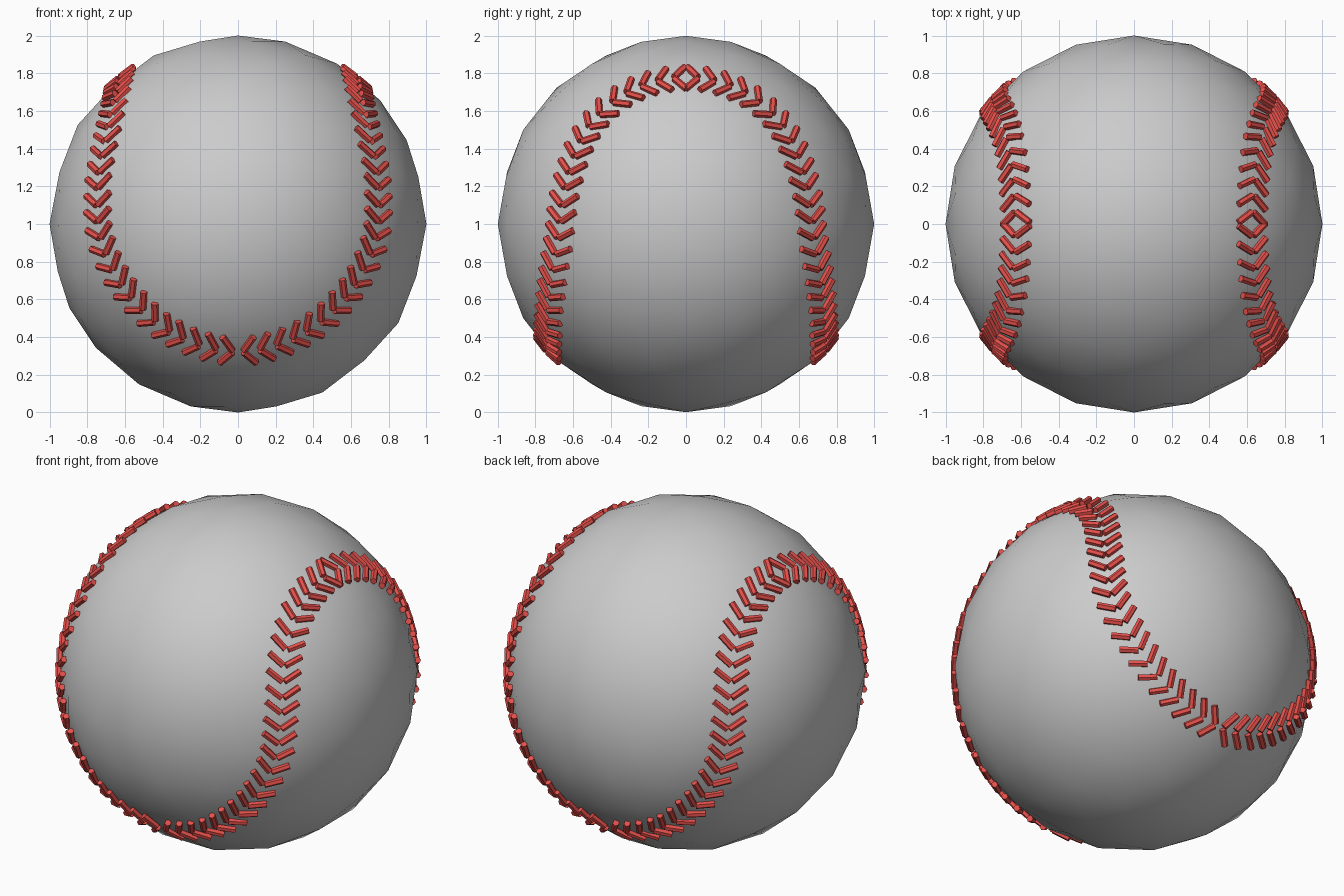
import bpy, bmesh, math
from mathutils import Vector, Matrix

if "Cube" in bpy.data.objects:
    bpy.data.objects.remove(bpy.data.objects["Cube"])

CENTRE = Vector((0, 0, 1))
COUNT = 25                      # V stitches per quarter of the seam
BAR_LEN, BAR_R = 0.105, 0.019

# Ball: smooth low-poly icosphere
bpy.ops.mesh.primitive_ico_sphere_add(subdivisions=3, radius=1, location=CENTRE)
ball = bpy.context.object
ball.name = "ball"
bpy.ops.object.shade_smooth()

# One quarter of the seam, from low front centre to the top right, on a unit sphere
KEYS = [Vector(p).normalized() for p in (
    (0, -.73, -.67), (.2, -.735, -.64), (.4, -.73, -.54), (.55, -.72, -.40),
    (.66, -.705, -.25), (.72, -.66, -.05), (.735, -.63, .2), (.69, -.52, .5),
    (.64, -.31, .69), (.625, 0, .775))]


def mirrored(p, axis):
    q = p.copy()
    q[axis] *= -1
    return q


def seam_points(steps=30):
    """Smooth curve through the keys, projected onto the sphere."""
    k = [mirrored(KEYS[1], 0)] + KEYS + [mirrored(KEYS[-2], 1)]
    pts = []
    for i in range(1, len(k) - 2):
        a, b, c, d = k[i - 1:i + 3]
        for s in range(steps):
            t = s / steps
            p = 0.5 * (2 * b + (c - a) * t + (2 * a - 5 * b + 4 * c - d) * t**2
                       + (3 * b - a - 3 * c + d) * t**3)
            pts.append(p.normalized())
    return pts + [KEYS[-1]]


def evenly(pts, n):
    """Position and travel direction at n even spots along the curve."""
    seg = [(b - a).length for a, b in zip(pts, pts[1:])]
    step, run, out = sum(seg) / n, 0, []
    for a, b, l in zip(pts, pts[1:], seg):
        run += l
        if len(out) < n and run >= step * (len(out) + 0.62):
            out.append((b, (b - a).normalized()))
    return out


# Stitches: pairs of small bars in a V whose point trails the travel direction
bm = bmesh.new()
for pos, along in evenly(seam_points(), COUNT):
    for side in (-1, 1):
        across = pos.cross(along).normalized() * side
        mid = (pos + across * 0.05).normalized()
        axis = across * 0.82 + along * 0.57
        axis = (axis - mid * axis.dot(mid)).normalized()
        rot = Matrix((mid.cross(axis), mid, -axis)).transposed()
        if rot.determinant() < 0:
            rot = Matrix((axis.cross(mid), mid, -axis)).transposed()
        place = Matrix.Translation(CENTRE + mid * 1.0) @ rot.to_4x4()
        bmesh.ops.create_cone(bm, cap_ends=True, segments=6, radius1=BAR_R,
                              radius2=BAR_R, depth=BAR_LEN, matrix=place)
bmesh.ops.recalc_face_normals(bm, faces=bm.faces)
mesh = bpy.data.meshes.new("stitches")
bm.to_mesh(mesh)
bm.free()
stitches = bpy.data.objects.new("stitches", mesh)
bpy.context.collection.objects.link(stitches)

# The other three quarters
mirror = stitches.modifiers.new("mirror", 'MIRROR')
mirror.use_axis = (True, True, False)
mirror.use_mirror_merge = False

red = bpy.data.materials.new("red_thread")
red.diffuse_color = (0.8, 0.08, 0.07, 1)
red.use_nodes = True
red.node_tree.nodes["Principled BSDF"].inputs["Base Color"].default_value = red.diffuse_color
mesh.materials.append(red)
